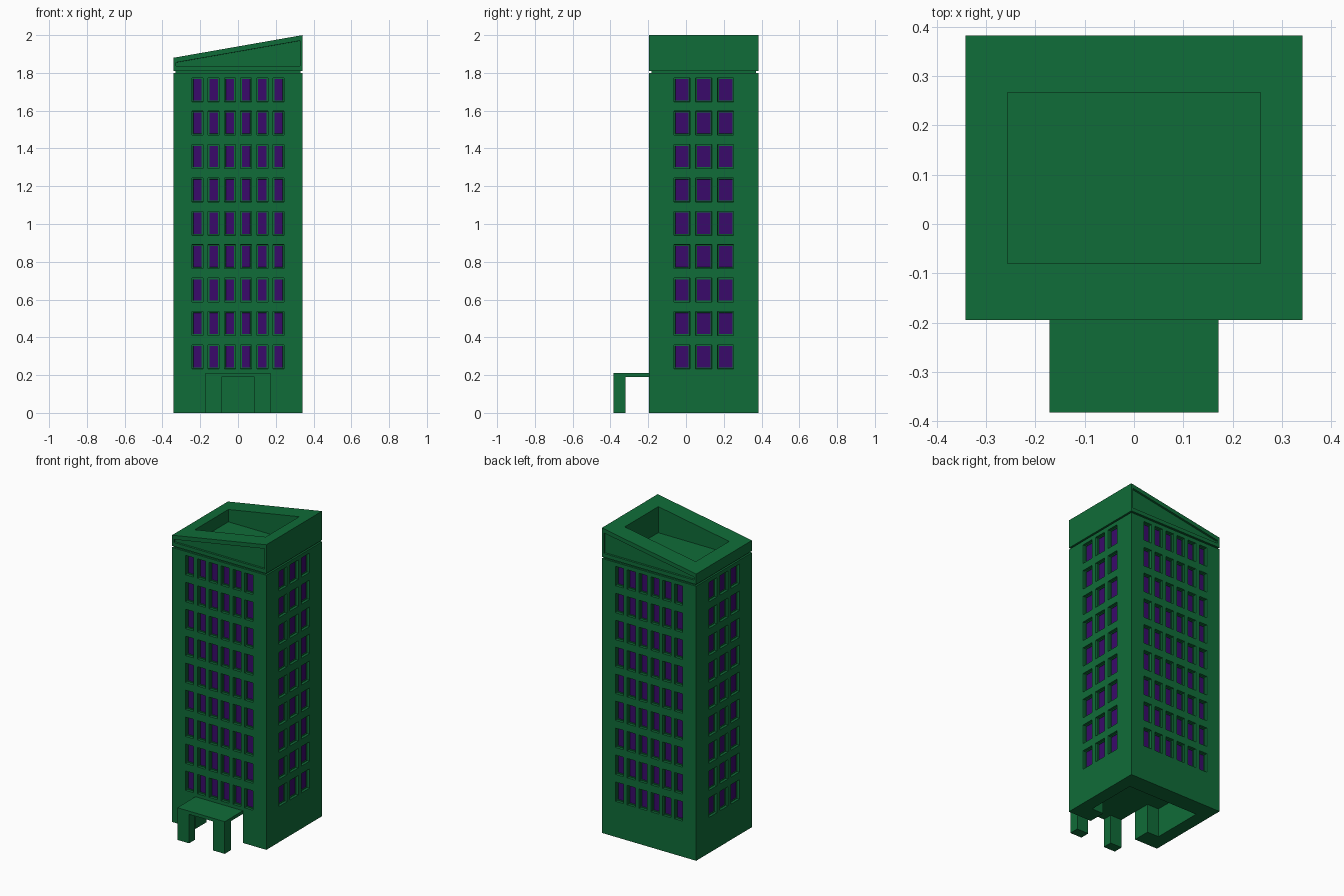
import bpy, bmesh
from mathutils import Vector

if "Cube" in bpy.data.objects:
    bpy.data.objects.remove(bpy.data.objects["Cube"])

HX, Y0, Y1 = 0.342, -0.195, 0.383        # tower footprint
YC = (Y0 + Y1) / 2
PX, PY0, PY1 = 0.257, -0.08, 0.267       # roof pit and lobby footprint
LOBBY_Z, BODY_Z, ROOF_Z = 0.19, 1.80, 1.811


def material(name, colour):
    m = bpy.data.materials.new(name)
    m.diffuse_color = (*colour, 1)
    m.use_nodes = True
    m.node_tree.nodes["Principled BSDF"].inputs["Base Color"].default_value = m.diffuse_color
    return m


GREEN = material("green_wall", (0.005, 0.15, 0.04))
PURPLE = material("purple_glass", (0.042, 0.003, 0.145))


def finish(bm, name):
    me = bpy.data.meshes.new(name)
    bm.to_mesh(me)
    bm.free()
    me.materials.append(GREEN)
    me.materials.append(PURPLE)
    ob = bpy.data.objects.new(name, me)
    bpy.context.collection.objects.link(ob)
    return ob


def prism_bm(points, offset):
    """Extrude a flat outline along an offset vector."""
    bm = bmesh.new()
    a = [bm.verts.new(p) for p in points]
    b = [bm.verts.new(Vector(p) + Vector(offset)) for p in points]
    n = len(points)
    bm.faces.new(a)
    bm.faces.new(b[::-1])
    for i in range(n):
        bm.faces.new((a[i], b[i], b[(i + 1) % n], a[(i + 1) % n]))
    bmesh.ops.recalc_face_normals(bm, faces=bm.faces[:])
    return bm


def box(name, x0, x1, y0, y1, z0, z1):
    pts = [(x0, y0, z0), (x1, y0, z0), (x1, y1, z0), (x0, y1, z0)]
    return finish(prism_bm(pts, (0, 0, z1 - z0)), name)


def inset(bm, faces, thickness, depth):
    bmesh.ops.inset_individual(bm, faces=faces, thickness=thickness,
                               depth=depth, use_even_offset=True)


# tower body: four gridded walls with recessed windows
bm = bmesh.new()
rows = [0.297 + 0.1767 * i for i in range(9)]
zs = [LOBBY_Z] + [z + s * 0.0635 for z in rows for s in (-1, 1)] + [BODY_Z]
windows = []


def wall(origin, u, half, count, step, win_half):
    centres = [(i - (count - 1) / 2) * step for i in range(count)]
    us = [-half] + [c + s * win_half for c in centres for s in (-1, 1)] + [half]
    grid = [[bm.verts.new(Vector(origin) + Vector(u) * a + Vector((0, 0, z)))
             for a in us] for z in zs]
    for j in range(len(zs) - 1):
        for i in range(len(us) - 1):
            f = bm.faces.new((grid[j][i], grid[j][i + 1],
                              grid[j + 1][i + 1], grid[j + 1][i]))
            if i % 2 and j % 2:
                windows.append(f)


HY = (Y1 - Y0) / 2
for s in (1, -1):
    wall((0, YC - s * HY, 0), (s, 0, 0), HX, 6, 0.0859, 0.0295)
    wall((s * HX, YC, 0), (0, s, 0), HY, 3, 0.116, 0.0425)
for z, order in ((LOBBY_Z, -1), (BODY_Z, 1)):
    ring = [(-HX, Y0, z), (HX, Y0, z), (HX, Y1, z), (-HX, Y1, z)]
    bm.faces.new([bm.verts.new(p) for p in ring[::order]])
bm.normal_update()
inset(bm, windows, 0.0008, -0.016)   # reveal
inset(bm, windows, 0.006, 0)         # frame
inset(bm, windows, 0.0008, -0.004)   # glass
for f in windows:
    f.material_index = 1
bmesh.ops.remove_doubles(bm, verts=bm.verts[:], dist=1e-5)
finish(bm, "tower_body")

# ground floor: C-shaped walls around the open lobby
half = [(0.172, PY0), (0.172, Y0), (HX, Y0), (HX, Y1)]
inner = [(PX, PY1), (PX, PY0)]
plan = half + [(-x, y) for x, y in half[::-1]]
plan += [(-x, y) for x, y in inner[::-1]] + inner
finish(prism_bm([(x, y, 0) for x, y in plan], (0, 0, LOBBY_Z)), "lobby_walls")

# entrance canopy on two legs
box("entrance_canopy", -0.172, 0.172, -0.383, Y0, LOBBY_Z, 0.211)
for side, s in (("left", -1), ("right", 1)):
    a, b = sorted((s * 0.087, s * 0.172))
    box(side + "_canopy_leg", a, b, -0.383, -0.32, 0, LOBBY_Z)

# thin shadow gap under the roof block
box("roof_neck", -HX + 0.012, HX - 0.012, Y0 + 0.012, Y1 - 0.012, BODY_Z, ROOF_Z)


# roof block: sloped top with a sunken pit and recessed end panels
def slope(x):
    return 1.88 + 0.12 * (x + HX) / (2 * HX)


outline = [(-HX, Y0, ROOF_Z), (HX, Y0, ROOF_Z), (HX, Y0, 2.0), (-HX, Y0, 1.88)]
bm = prism_bm(outline, (0, Y1 - Y0, 0))
bm.normal_update()
top = max(bm.faces, key=lambda f: f.normal.z)
panels = [f for f in bm.faces if abs(f.normal.y) > 0.9]
inset(bm, [top], 0.08, 0)
for v in top.verts:
    v.co.x = PX if v.co.x > 0 else -PX
    v.co.y = PY1 if v.co.y > YC else PY0
    v.co.z = slope(v.co.x)
inset(bm, [top], 0.0008, -0.03)
for v in top.verts:
    v.co.x = PX if v.co.x > 0 else -PX
    v.co.y = PY1 if v.co.y > YC else PY0
    v.co.z = ROOF_Z + 0.003
inset(bm, panels, 0.02, 0)
for f in panels:
    for v in f.verts:
        upper = v.co.z > 1.845
        v.co.x = 0.328 if v.co.x > 0 else -0.328
        v.co.z = slope(v.co.x) - 0.027 if upper else 1.836
bm.normal_update()
inset(bm, panels, 0.0008, -0.012)
finish(bm, "sloped_roof")
